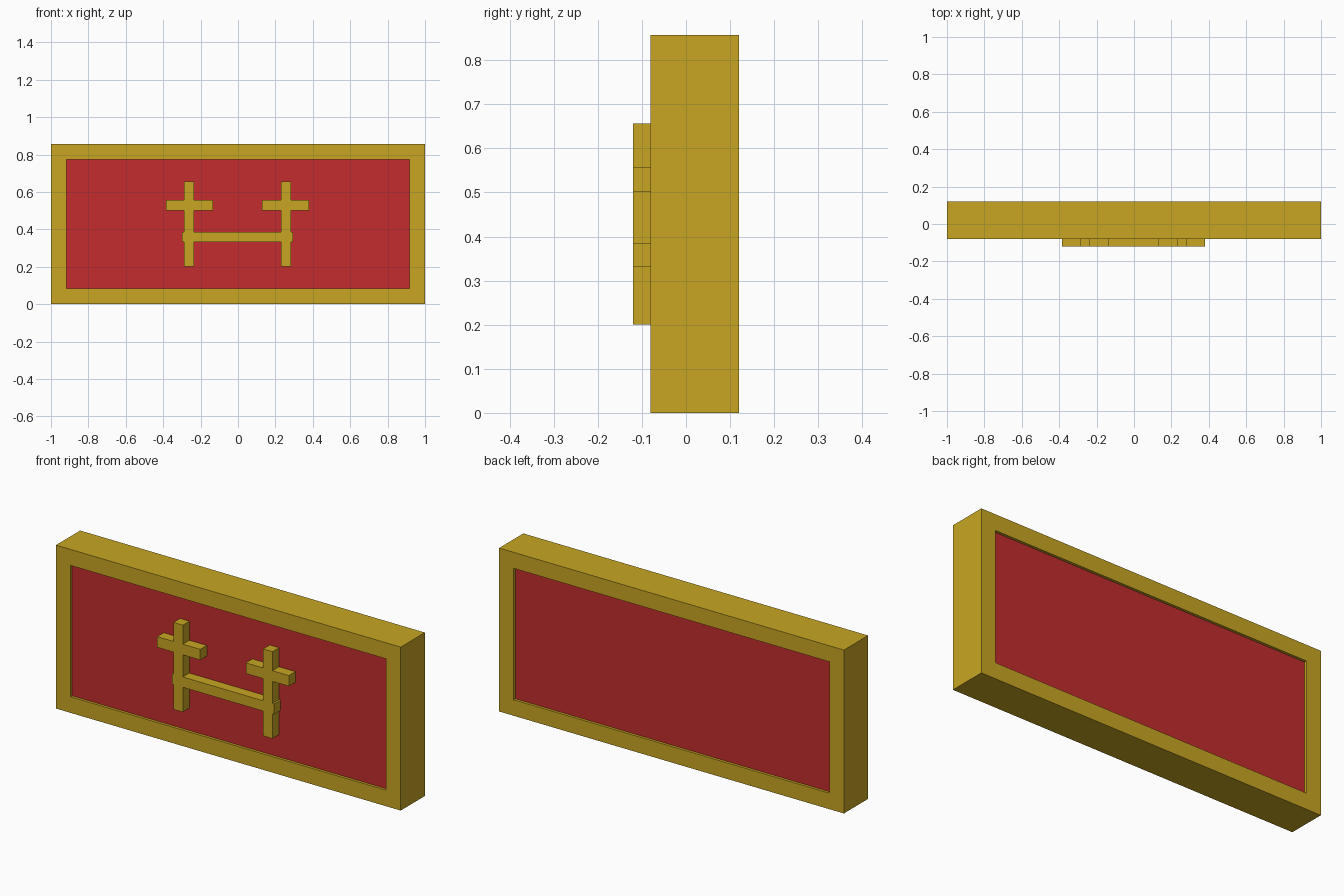
import bpy
import bmesh

cube = bpy.data.objects.get("Cube")
if cube:
    bpy.data.objects.remove(cube, do_unlink=True)


def make_material(name, color):
    mat = bpy.data.materials.new(name)
    mat.use_nodes = True
    mat.diffuse_color = color
    mat.node_tree.nodes["Principled BSDF"].inputs["Base Color"].default_value = color
    return mat


gold = make_material("gold", (0.58, 0.38, 0.016, 1))
red = make_material("red", (0.54, 0.025, 0.027, 1))


def add_object(name, bm, mat):
    bmesh.ops.recalc_face_normals(bm, faces=bm.faces)
    mesh = bpy.data.meshes.new(name)
    bm.to_mesh(mesh)
    bm.free()
    mesh.materials.append(mat)
    obj = bpy.data.objects.new(name, mesh)
    bpy.context.collection.objects.link(obj)
    return obj


def box(name, xs, ys, zs, mat):
    bm = bmesh.new()
    bmesh.ops.create_cube(bm, size=1)
    for v in bm.verts:
        v.co = [span[0] if c < 0 else span[1] for c, span in zip(v.co, (xs, ys, zs))]
    return add_object(name, bm, mat)


HEIGHT = 0.857
BORDER = 0.084
FRONT, BACK = -0.08, 0.12


def rect_loop(bm, inset, y):
    x, low, high = 1 - inset, inset, HEIGHT - inset
    return [bm.verts.new((px, y, pz))
            for px, pz in ((-x, low), (x, low), (x, high), (-x, high))]


# Frame: four rectangular loops joined into a closed ring
bm = bmesh.new()
loops = [rect_loop(bm, inset, y) for inset, y in
         ((0, FRONT), (0, BACK), (BORDER, BACK), (BORDER, FRONT))]
for i, a in enumerate(loops):
    b = loops[(i + 1) % 4]
    for j in range(4):
        k = (j + 1) % 4
        bm.faces.new((a[j], a[k], b[k], b[j]))
add_object("frame", bm, gold)

# Panel, slightly recessed on both sides
RECESS = 0.014
box("panel", (BORDER - 1, 1 - BORDER), (FRONT + RECESS, BACK - RECESS),
    (BORDER, HEIGHT - BORDER), red)

# Raised emblem: two crosses joined by a rail
DEPTH = (-0.12, FRONT + RECESS + 0.005)
SHIFT = -0.003


def emblem_bar(name, center, half_width, zs):
    x = center + SHIFT
    box(name, (x - half_width, x + half_width), DEPTH, zs, gold)


for side, sign in (("left", 1), ("right", -1)):
    emblem_bar(side + "_post", sign * 0.26, 0.027, (0.201, 0.657))
    emblem_bar(side + "_crossbar", sign * 0.257, 0.125, (0.501, 0.557))
emblem_bar("connecting_rail", 0, 0.297, (0.331, 0.385))
